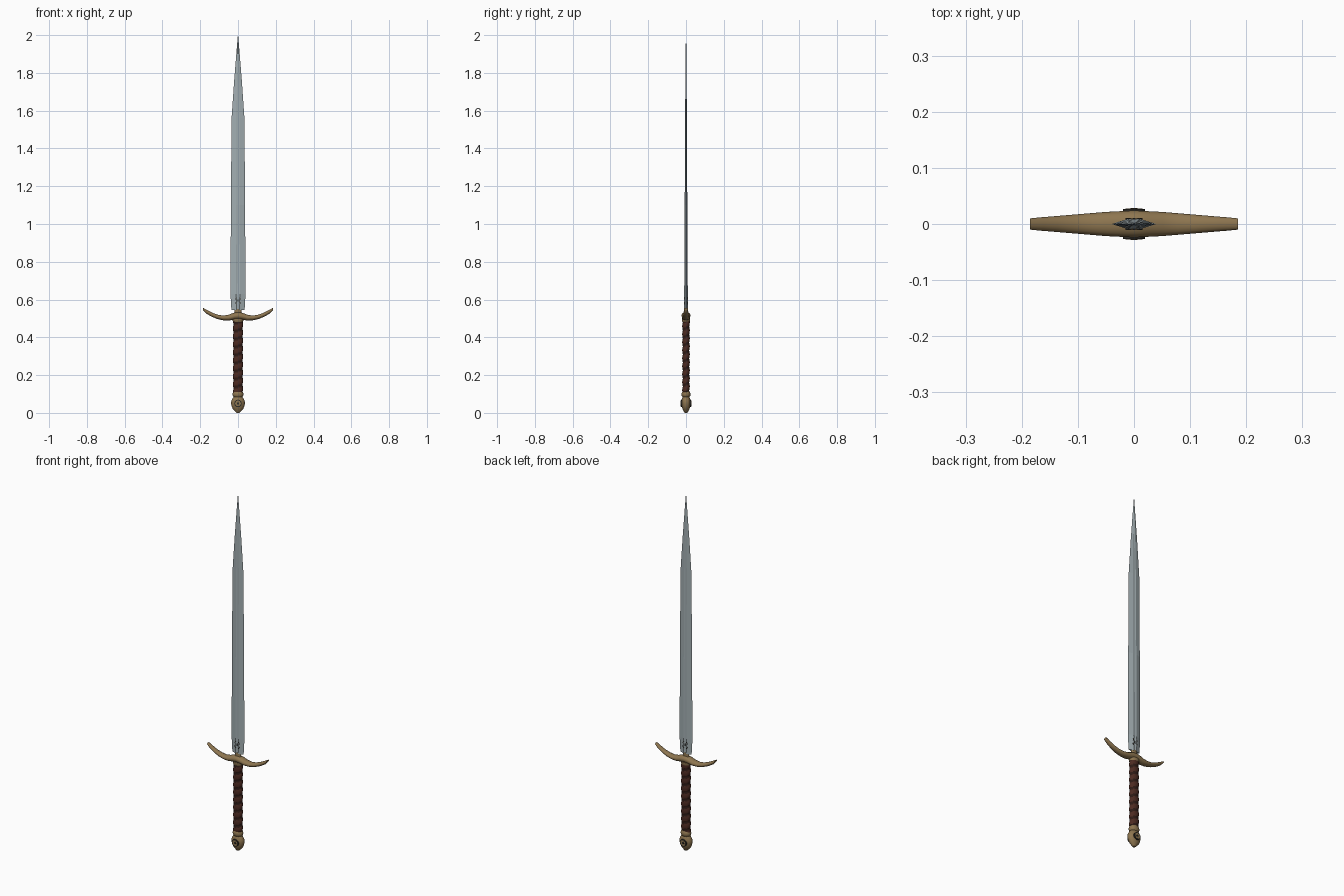
import bpy, bmesh, math
from mathutils import Matrix

if "Cube" in bpy.data.objects:
    bpy.data.objects.remove(bpy.data.objects["Cube"])


def mat(name, r, g, b):
    m = bpy.data.materials.new(name)
    m.diffuse_color = (r, g, b, 1)
    m.use_nodes = True
    m.node_tree.nodes["Principled BSDF"].inputs["Base Color"].default_value = m.diffuse_color
    return m


STEEL = mat("blade steel", 0.36, 0.42, 0.44)
BRASS = mat("aged brass", 0.27, 0.18, 0.08)
LEATHER = mat("red brown leather", 0.075, 0.024, 0.016)
DARK_LEATHER = mat("dark leather", 0.028, 0.011, 0.008)
BLACK = mat("dark engraving", 0.03, 0.027, 0.022)


def loft(name, rings, mats, smooth=None, rule=None):
    """Skin a list of closed rings and cap both ends."""
    bm = bmesh.new()
    vr = [[bm.verts.new(p) for p in ring] for ring in rings]
    n = len(vr[0])
    for j in range(len(vr) - 1):
        for i in range(n):
            k = (i + 1) % n
            f = bm.faces.new((vr[j][i], vr[j][k], vr[j + 1][k], vr[j + 1][i]))
            if rule:
                f.material_index = rule(i, j)
    bm.faces.new(vr[0][::-1])
    bm.faces.new(vr[-1])
    bmesh.ops.recalc_face_normals(bm, faces=bm.faces)
    return finish(name, bm, mats, smooth)


def finish(name, bm, mats, smooth=None):
    me = bpy.data.meshes.new(name)
    bm.to_mesh(me)
    bm.free()
    for m in mats:
        me.materials.append(m)
    ob = bpy.data.objects.new(name, me)
    bpy.context.collection.objects.link(ob)
    if smooth:
        bpy.ops.object.select_all(action='DESELECT')
        ob.select_set(True)
        bpy.context.view_layer.objects.active = ob
        bpy.ops.object.shade_smooth_by_angle(angle=math.radians(smooth))
    return ob


def ellipse_z(z, rx, ry, n=24):
    return [(rx * math.cos(a), ry * math.sin(a), z)
            for a in (2 * math.pi * i / n for i in range(n))]


# Blade: diamond section with a shallow central groove
def blade_ring(z, w, t):
    half = [(w, 0), (w * 0.24, t), (w * 0.1, t * 0.8), (-w * 0.1, t * 0.8), (-w * 0.24, t)]
    return [(x, y, z) for x, y in half] + [(-x, -y, z) for x, y in half]


loft("blade", [blade_ring(*s) for s in (
    (0.545, 0.035, 0.010), (0.63, 0.040, 0.0095), (1.10, 0.0375, 0.007),
    (1.56, 0.034, 0.0045), (1.75, 0.021, 0.0035), (1.90, 0.009, 0.0025),
    (2.0, 0.0006, 0.0004))], [STEEL])
loft("blade_tang", [ellipse_z(0.515, 0.02, 0.011), ellipse_z(0.55, 0.018, 0.009)], [BRASS], 40)

# Engraved marks near the base of the blade, both sides
bm = bmesh.new()
for side in (-1, 1):
    for x, z, tilt in ((-0.011, 0.607, 0.3), (0.011, 0.607, -0.3), (0, 0.595, 0),
                       (-0.011, 0.58, -0.4), (0.011, 0.58, 0.4)):
        m = (Matrix.Translation((x, side * 0.0085, z)) @ Matrix.Rotation(tilt, 4, 'Y')
             @ Matrix.Diagonal((0.004, 0.0035, 0.013, 1)))
        bmesh.ops.create_cube(bm, size=1, matrix=m)
finish("blade_marks", bm, [BLACK])

# Crossguard: bow-shaped sweep along x
half = [(0, 0.515, 0.019, 0.024), (0.02, 0.512, 0.018, 0.023), (0.05, 0.504, 0.015, 0.0215),
        (0.08, 0.503, 0.0125, 0.019), (0.11, 0.509, 0.011, 0.0165),
        (0.14, 0.521, 0.010, 0.014), (0.165, 0.535, 0.009, 0.012), (0.185, 0.550, 0.006, 0.010)]
stations = [(-x, z, h, d) for x, z, h, d in half[:0:-1]] + half
N = 16
guard = []
for j, (x, z, h, d) in enumerate(stations):
    a, b = stations[max(j - 1, 0)], stations[min(j + 1, len(stations) - 1)]
    s = math.atan2(b[1] - a[1], b[0] - a[0])
    if j in (0, len(stations) - 1):
        s = 0
    guard.append([(x - h * math.sin(s) * math.sin(t), d * math.cos(t),
                   z + h * math.cos(s) * math.sin(t))
                  for t in (2 * math.pi * i / N for i in range(N))])
loft("crossguard", guard, [BRASS], 45)

# Grip: spiral leather wrap with dark grooves
Z0, Z1, PITCH, STEP, SEG = 0.108, 0.50, 0.042, 8, 32
rows = int((Z1 - Z0) / PITCH * STEP)


def phase(i, j):
    return (j / STEP - i / SEG) % 1.0


grip = []
for j in range(rows + 1):
    ring = []
    for i in range(SEG):
        r = 0.82 + 0.18 * math.sin(math.pi * phase(i, j)) ** 0.7
        a = 2 * math.pi * i / SEG
        ring.append((0.027 * r * math.cos(a), 0.020 * r * math.sin(a), Z0 + (Z1 - Z0) * j / rows))
    grip.append(ring)
loft("grip", grip, [LEATHER, DARK_LEATHER], 50,
     lambda i, j: 1 if not 0.2 < phase(i + 0.5, j + 0.5) < 0.8 else 0)
loft("grip_top_collar", [ellipse_z(z, r, r * 0.75) for z, r in
                         ((0.482, 0.025), (0.488, 0.028), (0.50, 0.028))], [BRASS], 40)

# Pommel with collar
loft("pommel", [ellipse_z(z, r, d) for z, r, d in (
    (0, 0.008, 0.007), (0.008, 0.016, 0.012), (0.02, 0.027, 0.018), (0.035, 0.034, 0.023),
    (0.052, 0.037, 0.025), (0.066, 0.035, 0.024), (0.078, 0.028, 0.020),
    (0.086, 0.022, 0.017))], [BRASS], 45)
loft("pommel_collar", [ellipse_z(z, r, r * 0.82) for z, r in (
    (0.083, 0.021), (0.088, 0.027), (0.098, 0.029), (0.108, 0.027), (0.114, 0.022))], [BRASS], 45)

# Pommel medallions: dark ring, brass disc, dark stud, both sides
for side, label in ((-1, "front"), (1, "back")):
    for part, r, y, m in (("ring", 0.020, 0.0270, BLACK), ("disc", 0.015, 0.0278, BRASS),
                          ("stud", 0.006, 0.0284, BLACK)):
        bm = bmesh.new()
        bmesh.ops.create_cone(bm, cap_ends=True, segments=24, radius1=r, radius2=r, depth=0.008,
                              matrix=Matrix.Translation((0, side * (y - 0.004), 0.05))
                              @ Matrix.Rotation(math.pi / 2, 4, 'X'))
        finish("pommel_%s_%s" % (part, label), bm, [m], 40)
